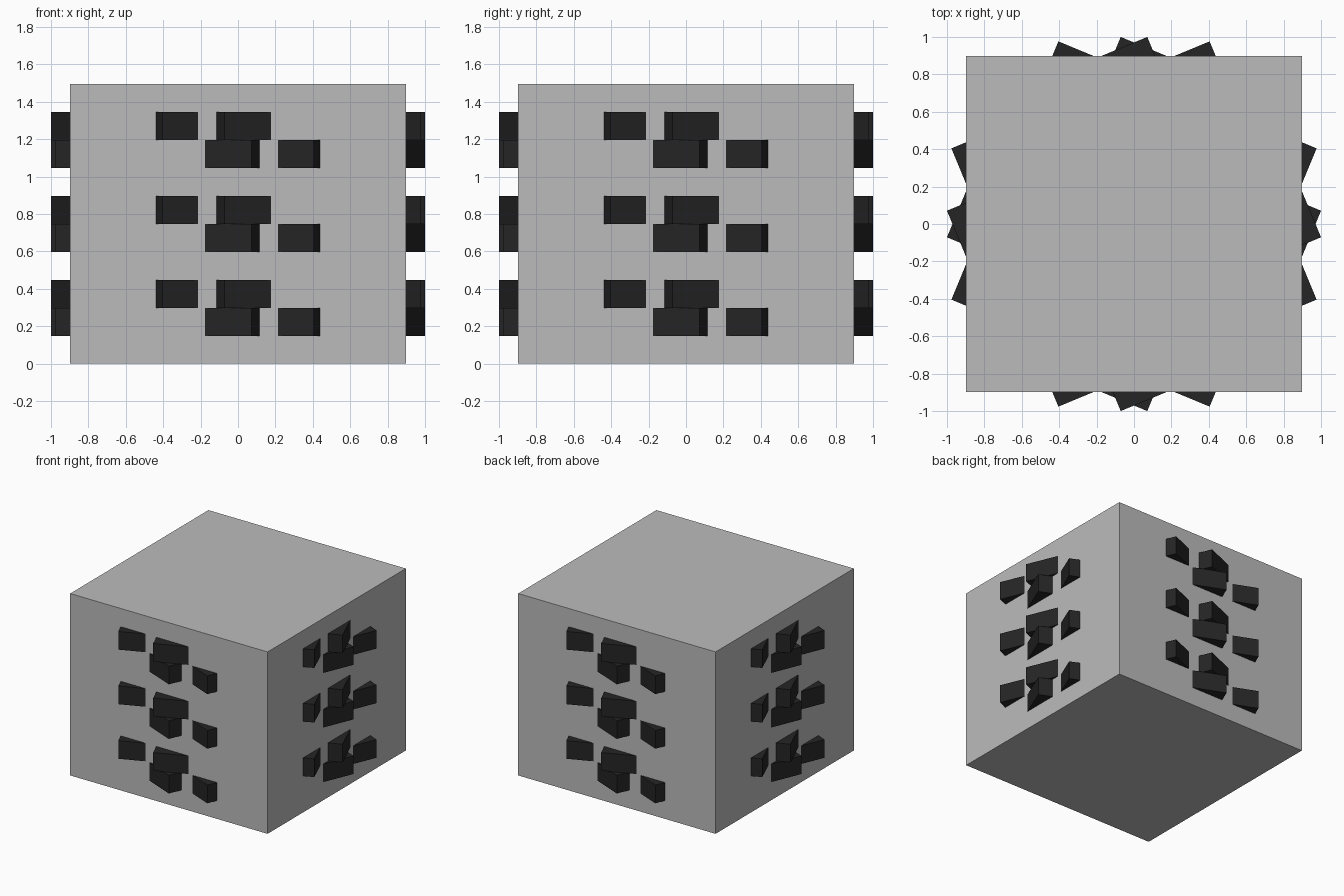
import bpy, bmesh, math

if "Cube" in bpy.data.objects:
    bpy.data.objects.remove(bpy.data.objects["Cube"])

U = 0.14945            # grid unit: the block is 12 x 12 x 10 units


def make_material(name, value):
    mat = bpy.data.materials.new(name)
    mat.diffuse_color = (value, value, value, 1.0)
    mat.use_nodes = True
    mat.node_tree.nodes["Principled BSDF"].inputs["Base Color"].default_value = mat.diffuse_color
    return mat


def extrude_profile(name, points, height, z, angle, mat):
    """Flat-faced prism from a 2D outline."""
    bm = bmesh.new()
    base = bm.faces.new([bm.verts.new((x, y, 0)) for x, y in points])
    top = bmesh.ops.extrude_face_region(bm, geom=[base])["geom"]
    bmesh.ops.translate(bm, vec=(0, 0, height),
                        verts=[v for v in top if isinstance(v, bmesh.types.BMVert)])
    bmesh.ops.recalc_face_normals(bm, faces=bm.faces)
    mesh = bpy.data.meshes.new(name)
    bm.to_mesh(mesh)
    bm.free()
    obj = bpy.data.objects.new(name, mesh)
    obj.location.z = z
    obj.rotation_euler.z = angle
    mesh.materials.append(mat)
    bpy.context.collection.objects.link(obj)
    return obj


grey = make_material("light grey", 0.5)
dark = make_material("charcoal", 0.018)

# Outer block, a hair proud of the layers that lie flush with it
S = 6 * U + 0.0005
extrude_profile("block", [(-S, -S), (S, -S), (S, S), (-S, S)], 10 * U, 0, 0, grey)

# Stepped outline of one layer: a quarter repeated four times
quarter = [(6, -3), (6, 3), (5, 3), (5, 5), (3, 5)]
outline = []
for k in range(4):
    c, s = [(1, 0), (0, 1), (-1, 0), (0, -1)][k]
    outline += [((x * c - y * s) * U, (x * s + y * c) * U) for x, y in quarter]

# Stack of ten layers, turned straight, clockwise, anticlockwise in rotation
turns = (0, -math.pi / 8, math.pi / 8)
for i in range(10):
    end_gap = 0.0005 if i in (0, 9) else 0
    z = i * U + (end_gap if i == 0 else 0)
    extrude_profile(f"stepped_layer_{i + 1}", outline, U - end_gap, z, turns[i % 3], dark)
